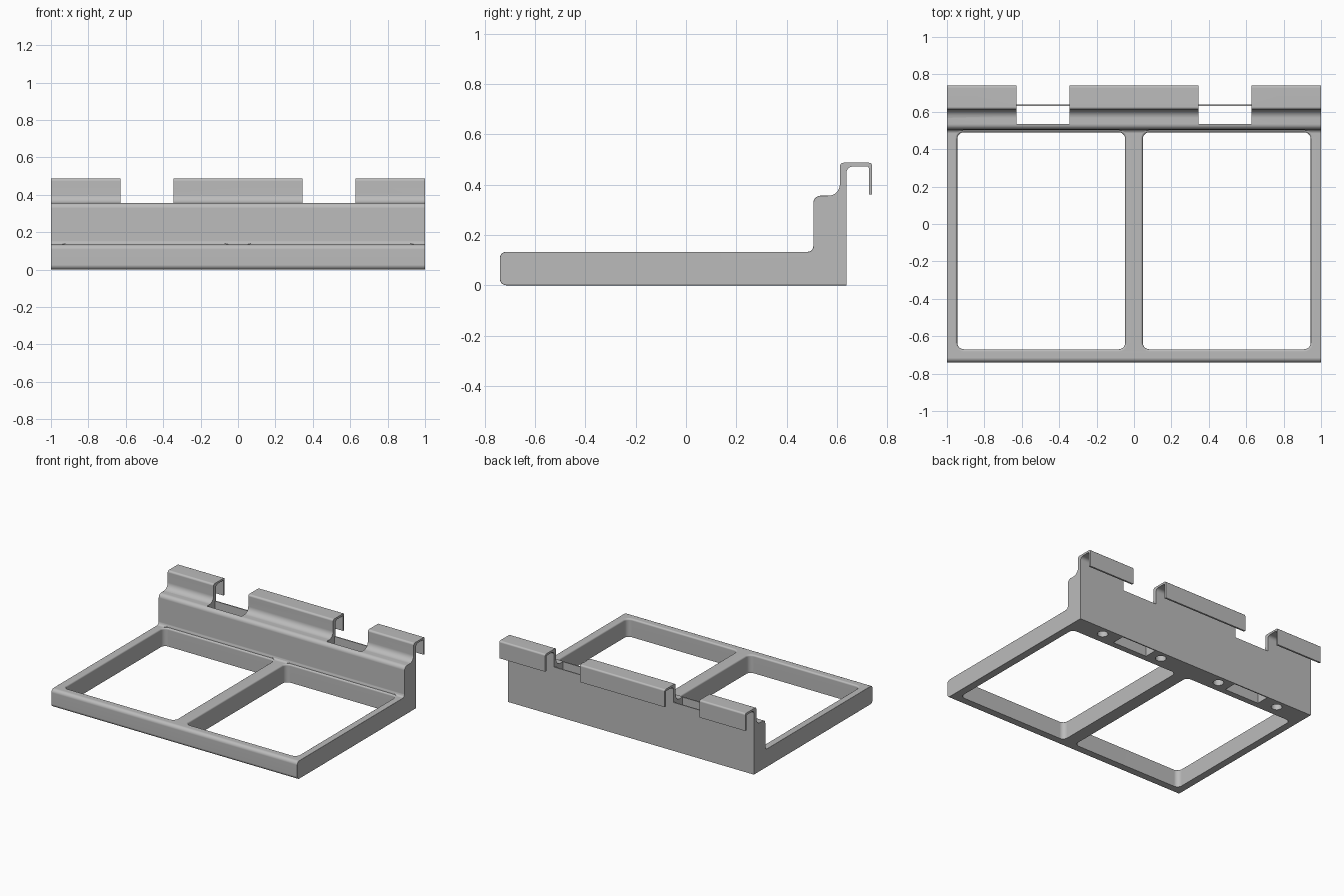
import bpy, bmesh, math
from mathutils import Vector

if "Cube" in bpy.data.objects:
    bpy.data.objects.remove(bpy.data.objects["Cube"])

grey = bpy.data.materials.new("plain grey")
grey.use_nodes = True
COLOUR = (0.5, 0.5, 0.5, 1)
grey.diffuse_color = COLOUR
grey.node_tree.nodes["Principled BSDF"].inputs["Base Color"].default_value = COLOUR


def rounded(corners, steps=5):
    """Outline of right-angled corners (u, v, radius), each rounded off."""
    points = []
    for i, (u, v, r) in enumerate(corners):
        p = Vector((u, v))
        if not r:
            points.append(p)
            continue
        d1 = (Vector(corners[i - 1][:2]) - p).normalized()
        d2 = (Vector(corners[(i + 1) % len(corners)][:2]) - p).normalized()
        centre = p + r * (d1 + d2)
        for k in range(steps + 1):
            t = math.pi / 2 * k / steps
            points.append(centre - r * (math.cos(t) * d2 + math.sin(t) * d1))
    return points


def loft(name, rings, soften=None):
    """Closed solid through a stack of matching rings."""
    bm = bmesh.new()
    loops = [[bm.verts.new(p) for p in ring] for ring in rings]
    for a, b in zip(loops, loops[1:]):
        for i in range(len(a)):
            j = (i + 1) % len(a)
            bm.faces.new((a[i], a[j], b[j], b[i]))
    bm.faces.new(loops[0][::-1])
    bm.faces.new(loops[-1])
    bmesh.ops.recalc_face_normals(bm, faces=bm.faces)
    if soften:
        edges = [e for e in bm.edges if soften(e)]
        bmesh.ops.bevel(bm, geom=edges, offset=0.014, segments=4, profile=0.5,
                        affect='EDGES', clamp_overlap=True)
    mesh = bpy.data.meshes.new(name)
    bm.to_mesh(mesh)
    bm.free()
    obj = bpy.data.objects.new(name, mesh)
    bpy.context.collection.objects.link(obj)
    return obj


def box(name, x0, x1, y0, y1, z0, z1):
    return loft(name, [[(x0, y0, z), (x1, y0, z), (x1, y1, z), (x0, y1, z)]
                       for z in (z0, z1)])


# Side profile: tray rail, back wall, shoulder and hook
FRONT, BACK, RAIL, SHOULDER = -0.74, 0.638, 0.133, 0.356
profile = rounded([
    (FRONT, 0, 0.025), (FRONT, RAIL, 0.025), (0.506, RAIL, 0.022),
    (0.506, SHOULDER, 0.028), (0.612, SHOULDER, 0.045), (0.612, 0.487, 0.014),
    (0.74, 0.487, 0.012), (0.74, 0.36, 0), (0.727, 0.36, 0),
    (0.727, 0.472, 0.008), (BACK, 0.472, 0.025), (BACK, 0, 0)])


def end_edge(e):
    a, b = (v.co for v in e.verts)
    same_end = abs(a.x - b.x) < 1e-4
    low = max(a.z, b.z) < SHOULDER + 0.002 and max(a.y, b.y) < 0.57
    underside = max(a.z, b.z) < 1e-4
    return same_end and (low or underside)


body = loft("hook_on_frame", [[(x, y, z) for y, z in profile] for x in (-1, 1)], end_edge)

cutters = []
for side in (-1, 1):
    # Large opening with a rounded upper lip
    rings = []
    lip = 0.012
    levels = [(-0.1, 0), (RAIL - lip, 0)]
    for k in range(1, 4):
        t = math.pi / 2 * k / 4
        levels.append((RAIL - lip + lip * math.sin(t), lip * (1 - math.cos(t))))
    levels += [(RAIL, lip), (RAIL + 0.06, lip)]
    for z, grow in levels:
        x0, x1 = 0.047 - grow, 0.945 + grow
        y0, y1 = -0.67 - grow, 0.49 + grow
        r = 0.035 + grow
        ring = rounded([(x0, y0, r), (x1, y0, r), (x1, y1, r), (x0, y1, r)])
        rings.append([(side * x, y, z) for x, y in ring])
    cutters.append(loft("opening_cutter", rings))

    # Slot through the wall, and the gap between the hooks above it
    a, b = sorted((side * 0.345, side * 0.627))
    cutters.append(box("slot_cutter", a, b, 0.535, 0.63, -0.1, 0.7))
    cutters.append(box("gap_cutter", a, b, 0.5351, 0.9, SHOULDER, 0.71))

    # Round blind holes in the underside
    for x in (0.25, 0.755):
        circle = [(side * x + 0.036 * math.cos(k * math.tau / 32),
                   0.575 + 0.036 * math.sin(k * math.tau / 32)) for k in range(32)]
        cutters.append(loft("hole_cutter", [[(u, v, z) for u, v in circle]
                                            for z in (-0.1, 0.25)]))

# Cut everything out of the body
bpy.ops.object.select_all(action='DESELECT')
body.select_set(True)
bpy.context.view_layer.objects.active = body
for cutter in cutters:
    mod = body.modifiers.new("cut", 'BOOLEAN')
    mod.operation = 'DIFFERENCE'
    mod.solver = 'EXACT'
    mod.object = cutter
    bpy.ops.object.modifier_apply(modifier=mod.name)
    bpy.data.objects.remove(cutter)

body.data.materials.clear()
body.data.materials.append(grey)
bpy.ops.object.shade_smooth_by_angle(angle=math.radians(30))
weighted = body.modifiers.new("even shading", 'WEIGHTED_NORMAL')
weighted.keep_sharp = True
